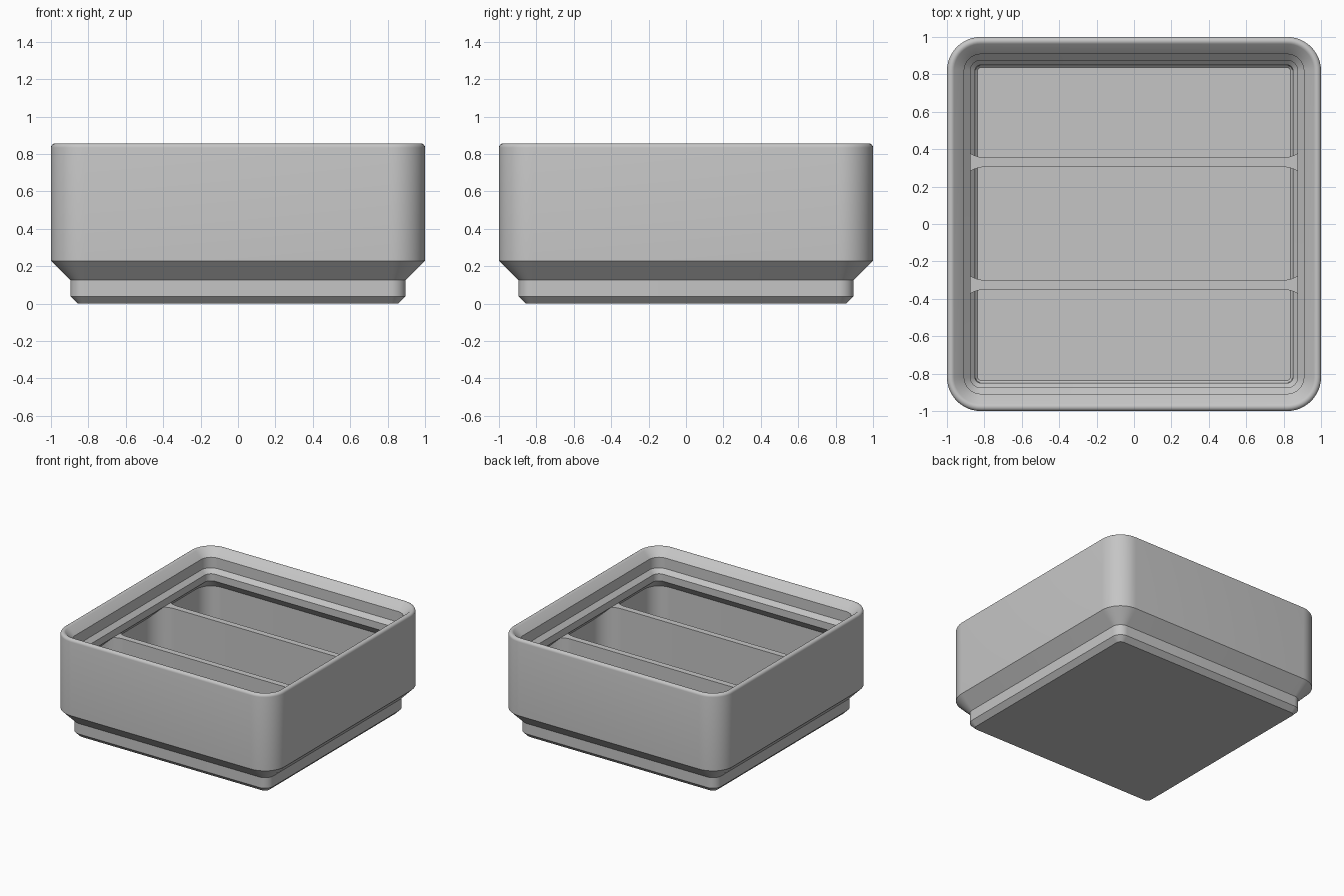
import bpy
import bmesh
from math import cos, sin, pi, radians

if "Cube" in bpy.data.objects:
    bpy.data.objects.remove(bpy.data.objects["Cube"], do_unlink=True)

CORNER_CENTRE = 0.819   # all corner arcs share this centre
SEGMENTS = 12           # faces per corner arc
FLOOR, DIVIDER_TOP = 0.029, 0.617

grey = bpy.data.materials.new("light grey")
grey.use_nodes = True
grey.diffuse_color = (0.56, 0.56, 0.56, 1)
grey.node_tree.nodes["Principled BSDF"].inputs["Base Color"].default_value = grey.diffuse_color


def arc(cx, cy, r, start, end, n):
    steps = [radians(start + (end - start) * i / n) for i in range(n + 1)]
    return [(cx + r * cos(a), cy + r * sin(a)) for a in steps]


def rounded_square(half):
    r, pts = half - CORNER_CENTRE, []
    for sx, sy, a in ((1, 1, 0), (-1, 1, 90), (-1, -1, 180), (1, -1, 270)):
        pts += arc(sx * CORNER_CENTRE, sy * CORNER_CENTRE, r, a, a + 90, SEGMENTS)
    return pts


def loft(name, sections):
    """Join outlines, given as (points, height), into a closed solid."""
    bm = bmesh.new()
    rings = [[bm.verts.new((x, y, z)) for x, y in pts] for pts, z in sections]
    for low, high in zip(rings, rings[1:]):
        for i in range(len(low)):
            j = (i + 1) % len(low)
            bm.faces.new((low[i], low[j], high[j], high[i]))
    bm.faces.new(rings[0][::-1])
    bm.faces.new(rings[-1])
    bmesh.ops.recalc_face_normals(bm, faces=bm.faces)
    mesh = bpy.data.meshes.new(name)
    bm.to_mesh(mesh)
    bm.free()
    mesh.materials.append(grey)
    obj = bpy.data.objects.new(name, mesh)
    bpy.context.collection.objects.link(obj)
    return obj


def activate(obj):
    bpy.ops.object.select_all(action='DESELECT')
    obj.select_set(True)
    bpy.context.view_layer.objects.active = obj


# Wall profile as (half width, height): stepped foot, rounded lip, hollow inside
outside = [(0.857, 0), (0.896, 0.039), (0.896, 0.125), (1, 0.229)]
lip = arc(0.978, 0.834, 0.022, 0, 135, 6) + [(0.908, 0.795), (0.908, 0.708), (0.875, 0.675)]
cavity = [(0.875, DIVIDER_TOP), (0.954, 0.538), (0.954, 0.229),
          (0.85, 0.125), (0.847, 0.04), (0.836, FLOOR)]
tray = loft("tray_body", [(rounded_square(h), z) for h, z in outside + lip + cavity])

# Helper solid that trims the dividers to the cavity
trim = loft("divider_trim", [(rounded_square(h + 0.006), z) for h, z in cavity])
trim.hide_render = True

# Two cross dividers with flared, rounded ends
parts = [tray]
FLARE, THIN, END = 0.16, 0.025, 0.954
for name, y in (("back_divider", 0.33), ("front_divider", -0.325)):
    quarter = arc(END - FLARE, THIN + FLARE, FLARE, 270, 360, SEGMENTS)
    quarter.append((END + 0.02, THIN + FLARE))
    outline = quarter + [(px, -py) for px, py in quarter[::-1]]
    outline += [(-px, -py) for px, py in quarter] + [(-px, py) for px, py in quarter[::-1]]
    outline = [(px, py + y) for px, py in outline]
    divider = loft(name, [(outline, FLOOR - 0.01), (outline, DIVIDER_TOP + 0.01)])
    cut = divider.modifiers.new("trim", 'BOOLEAN')
    cut.operation, cut.solver, cut.object = 'INTERSECT', 'EXACT', trim
    activate(divider)
    bpy.ops.object.modifier_apply(modifier=cut.name)
    parts.append(divider)
bpy.data.objects.remove(trim, do_unlink=True)

# Smooth the rounded corners, keep the chamfers crisp
for obj in parts:
    activate(obj)
    bpy.ops.object.shade_smooth_by_angle(angle=radians(30))
